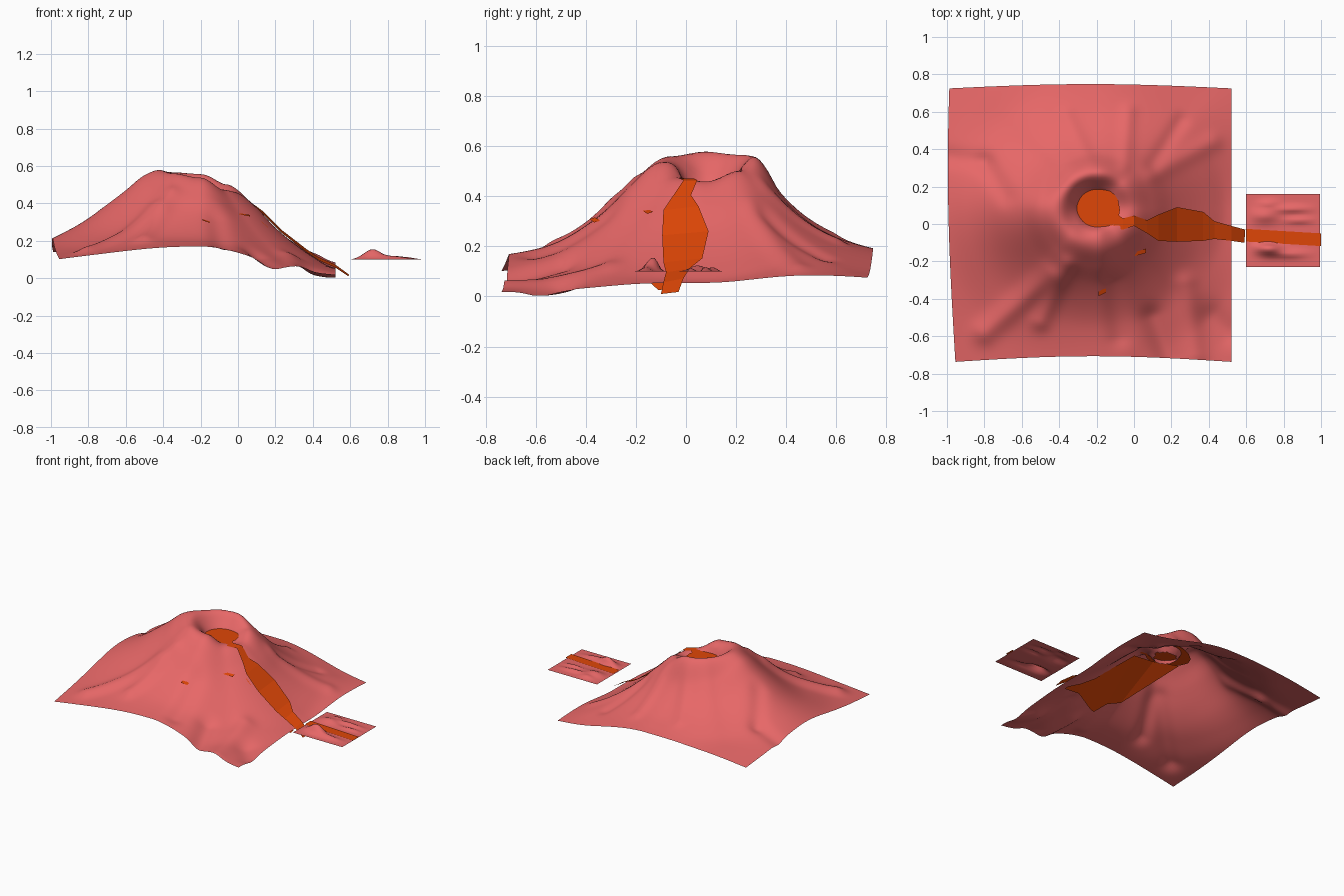
import bpy, bmesh, math
from mathutils import Vector

if "Cube" in bpy.data.objects:
    bpy.data.objects.remove(bpy.data.objects["Cube"])


def mat(name, col):
    m = bpy.data.materials.new(name)
    m.diffuse_color = (*col, 1)
    m.use_nodes = True
    m.node_tree.nodes["Principled BSDF"].inputs["Base Color"].default_value = m.diffuse_color
    return m


ROCK = mat("rose_rock", (0.82, 0.14, 0.14))
LAVA = mat("orange_lava", (0.74, 0.062, 0.002))
CX, CY = -0.2, 0.08

# slope heights at these distances from the crater, one row per 45 degrees
RADII = (0.08, 0.12, 0.2, 0.3, 0.4, 0.5, 0.6, 0.7, 0.85, 1.12)
ROWS = (
    (.44, .45, .455, .375, .27, .185, .115, .06, .04, .03),
    (.43, .47, .50, .41, .31, .235, .18, .14, .095, .055),
    (.43, .49, .555, .40, .305, .245, .21, .185, .15, .12),
    (.43, .49, .565, .45, .355, .29, .24, .20, .17, .12),
    (.43, .49, .575, .55, .47, .395, .32, .26, .19, .12),
    (.43, .51, .56, .49, .395, .31, .245, .20, .15, .10),
    (.43, .52, .53, .445, .345, .27, .215, .185, .16, .12),
    (.43, .47, .46, .36, .265, .185, .12, .08, .035, .015),
)
# ridges (+) and gullies (-): x1, y1, x2, y2, height, width
RIDGES = (
    (-.45, -.28, -.80, -.58, .03, .06), (-.36, -.22, -.50, -.52, .025, .05),
    (-.12, -.32, -.08, -.60, -.02, .06), (.10, -.50, .18, -.72, -.03, .06),
    (.28, -.32, .33, -.70, .022, .06), (.42, -.50, .50, -.58, -.022, .07),
    (.10, .27, .42, .44, .015, .05), (-.05, .32, -.03, .60, .015, .04),
    (-.24, .34, -.36, .58, .012, .04), (-1.0, .36, -.80, .33, -.015, .05),
    (-.80, .33, -.68, .15, -.018, .05), (.10, .32, .25, .55, -.015, .04),
)


def spline(row, r):
    r = min(max(r, RADII[0]), RADII[-1])
    n = len(RADII) - 1
    i = max(k for k in range(n) if RADII[k] <= r)

    def slope(k):
        a, b = max(k - 1, 0), min(k + 1, n)
        return (row[b] - row[a]) / (RADII[b] - RADII[a])
    w = RADII[i + 1] - RADII[i]
    t = (r - RADII[i]) / w
    return ((2*t**3 - 3*t*t + 1) * row[i] + (t**3 - 2*t*t + t) * w * slope(i)
            + (3*t*t - 2*t**3) * row[i+1] + (t**3 - t*t) * w * slope(i + 1))


def height(x, y):
    r = math.hypot(x - CX, y - CY)
    a = (math.atan2(y - CY, x - CX) / (math.pi / 4)) % 8
    i, t = int(a) % 8, a % 1
    t = t * t * (3 - 2 * t)
    z = spline(ROWS[i], r) * (1 - t) + spline(ROWS[(i + 1) % 8], r) * t
    p = Vector((x, y))
    for x1, y1, x2, y2, h, w in RIDGES:
        s, d = Vector((x1, y1)), Vector((x2 - x1, y2 - y1))
        u = min(max((p - s).dot(d) / d.length_squared, 0), 1)
        z += h * math.exp(-((p - s - d * u).length / w) ** 2)
    return max(z, 0.003)


def add(name, verts, faces, material, smooth=False):
    me = bpy.data.meshes.new(name)
    me.from_pydata(verts, [], faces)
    me.materials.append(material)
    for f in me.polygons:
        f.use_smooth = smooth
    ob = bpy.data.objects.new(name, me)
    bpy.context.collection.objects.link(ob)
    return ob


def sheet(name, n, func, material, keep=lambda c: True, smooth=True):
    v = [func(i / n, j / n) for j in range(n + 1) for i in range(n + 1)]
    f = []
    for j in range(n):
        for i in range(n):
            q = (j*(n+1) + i, j*(n+1) + i + 1, (j+1)*(n+1) + i + 1, (j+1)*(n+1) + i)
            if keep(sum((Vector(v[k]) for k in q), Vector()) / 4):
                f.append(q)
    ob = add(name, v, f, material, smooth)
    bm = bmesh.new()
    bm.from_mesh(ob.data)
    bmesh.ops.delete(bm, geom=[p for p in bm.verts if not p.link_faces], context='VERTS')
    bm.to_mesh(ob.data)
    bm.free()
    return ob


def ribbon(name, rows):
    # rows of (x, y, z) left and right edge points
    v = [p for row in rows for p in row]
    add(name, v, [(2*i, 2*i + 2, 2*i + 3, 2*i + 1) for i in range(len(rows) - 1)], LAVA)


# mountain sheet with slightly bowed edges and an open crater throat
def mountain(u, w):
    left = -0.955 - 0.04 * math.sin(w * 2.2)
    x = left + (0.52 - left) * u
    bow = math.sin(math.pi * u)
    front, back = -0.737 + 0.03 * bow, 0.725 + 0.023 * bow
    y = front + (back - front) * w
    return (x, y, height(x, y))


sheet("volcano_mountain", 90, mountain, ROCK,
      lambda c: math.hypot(c.x - CX, c.y - CY) > 0.075)

# lava lake, reaching under the crater wall on the left
lake = []
for k in range(16):
    a = k * math.tau / 16
    r = 0.125 + 0.075 * max(0, -math.cos(a))
    lake.append((CX + r * math.cos(a), CY - 0.005 + 0.135 * math.sin(a), 0.47))
add("lava_lake", lake, [tuple(range(16))], LAVA)

# main lava flow down the right side, leaning slightly to the front
FLOW = ((-.11, -.02, .07), (-.06, -.03, .03), (0, -.01, .045), (.07, -.05, .02),
        (.13, -.09, .05), (.23, -.095, .09), (.37, -.09, .065),
        (.43, -.08, .015), (.52, -.09, -.01))
rows = []
for x, a, b in FLOW:
    z = min(.472, max(height(x, a), height(x, b), height(x, (a + b) / 2)) + .010)
    tilt = .008 if x > .1 else 0
    rows.append(((x, a, z - tilt), (x, b, z + tilt)))
rows.append(((.59, -.10, .01), (.595, -.03, .018)))
ribbon("lava_flow", rows)

# buried lava sheet folding down under the front slope, seen from underneath
ribbon("buried_lava", [
    ((-.36, .03, .455), (-.30, -.14, .40)),
    ((-.20, -.04, .46), (-.19, -.36, .285)),
    ((-.02, -.02, .43), (-.08, -.37, .24)),
    ((.13, -.08, .30), (.01, -.40, .16)),
    ((.25, -.09, .19), (.10, -.33, .12)),
    ((.38, -.09, .10), (.33, -.17, .08)),
    ((.50, -.08, .03), (.50, -.11, .025))])

# small lava slivers breaking the surface
for x, y, sx, sy in ((-.17, -.365, .02, .014), (.03, -.155, .035, .012)):
    z = height(x, y) + .008
    add("lava_sliver", [(x + p * sx, y + q * sy + p * .012, z - p * .006 + q * .004)
                        for p, q in ((-1, -.6), (1, -1), (1, 1), (-1, 1))],
        [(0, 1, 2, 3)], LAVA)


# separate small ground tile with bumps on both sides of a lava channel
def stripe(x):
    return -0.06 - 0.06 * (x - 0.6)


def tile(u, w):
    x, y = 0.6 + 0.395 * u, -0.23 + 0.39 * w
    z = 0
    for bx, by, h, a, b in ((.72, -.13, .055, .065, .035), (.70, .045, .024, .07, .04),
                            (.84, .08, .018, .09, .018), (.83, -.16, .018, .09, .022),
                            (.88, .02, .015, .07, .015), (.72, .11, .015, .05, .02)):
        z += h * math.exp(-((x - bx) / a) ** 2 - ((y - by) / b) ** 2)
    z *= min(1, 12 * min(u, w, 1 - u, 1 - w)) * min(1, (abs(y - stripe(x)) / .05) ** 2)
    return (x, y, 0.1 + z)


sheet("ground_tile", 30, tile, ROCK)
ribbon("tile_lava_channel", [((x, stripe(x) - .034, .107), (x, stripe(x) + .034, .107))
                             for x in (.6, .7, .8, .9, 1.0)])
